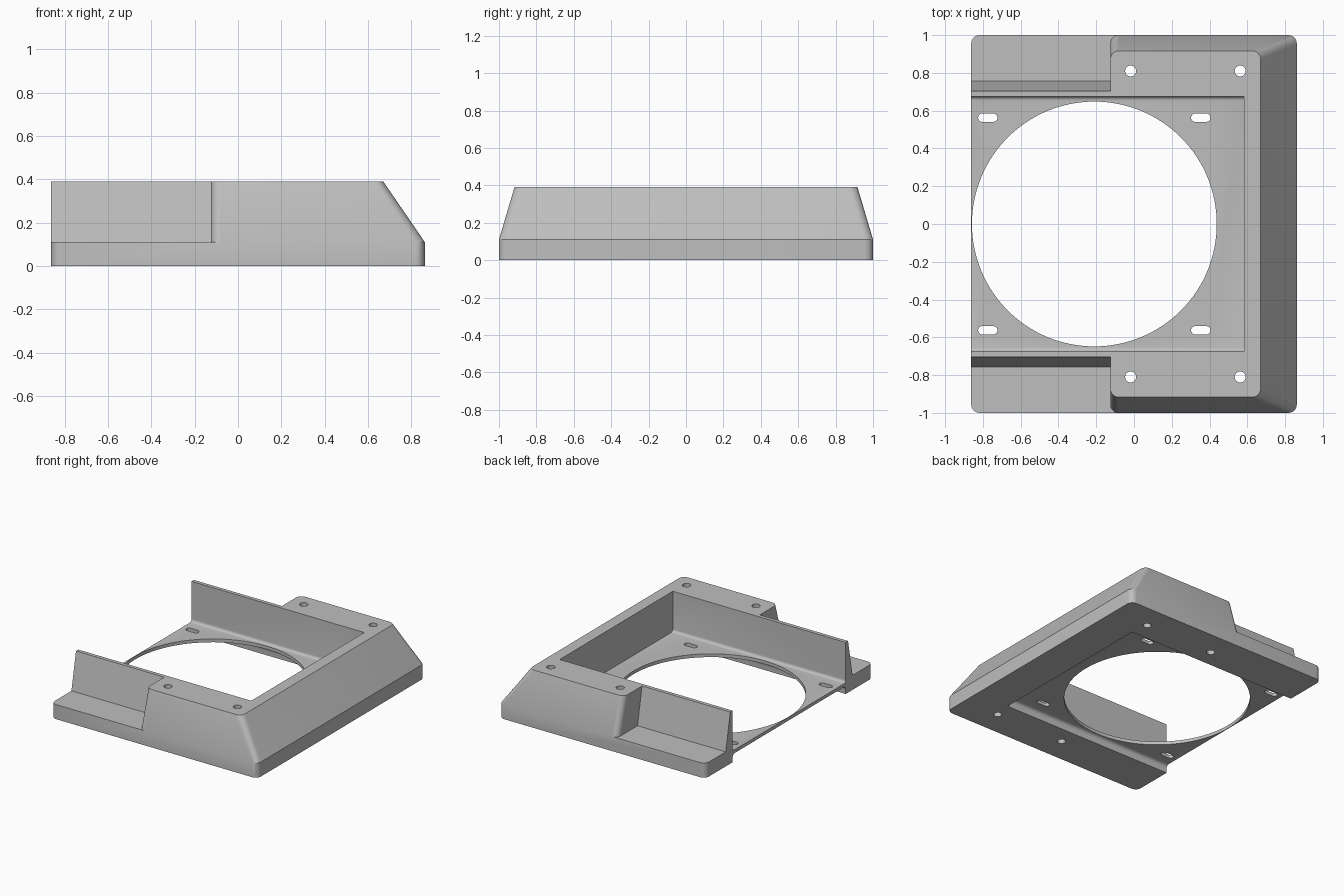
import bpy, bmesh
from math import sin, cos, pi

cube = bpy.data.objects.get("Cube")
if cube:
    bpy.data.objects.remove(cube, do_unlink=True)

LEFT, RIGHT, DEPTH = -0.862, 0.862, 1.0
STEP, TOP = 0.11, 0.39
FLOOR_LOW, FLOOR_HIGH = 0.06, 0.085
POCKET_X, POCKET_Y = 0.583, 0.675

grey = bpy.data.materials.new("plain_grey")
grey.use_nodes = True
colour = (0.52, 0.52, 0.52, 1)
grey.diffuse_color = colour
grey.node_tree.nodes["Principled BSDF"].inputs["Base Color"].default_value = colour


def outline(x0, x1, y0, y1, r, z, seg=8):
    """Rounded rectangle, counter-clockwise."""
    corners = [(x1 - r, y1 - r), (x0 + r, y1 - r), (x0 + r, y0 + r), (x1 - r, y0 + r)]
    pts = []
    for i, (cx, cy) in enumerate(corners):
        for k in range(seg + 1):
            a = (i + k / seg) * pi / 2
            pts.append((cx + r * cos(a), cy + r * sin(a), z))
    return pts


def circle(cx, cy, r, z, n):
    return [(cx + r * cos(2 * pi * k / n), cy + r * sin(2 * pi * k / n), z) for k in range(n)]


def loft(name, rings):
    """Closed solid through rings with equal point counts."""
    bm = bmesh.new()
    loops = [[bm.verts.new(p) for p in ring] for ring in rings]
    n = len(loops[0])
    for a, b in zip(loops, loops[1:]):
        for i in range(n):
            j = (i + 1) % n
            bm.faces.new((a[i], a[j], b[j], b[i]))
    bm.faces.new(loops[0][::-1])
    bm.faces.new(loops[-1])
    bmesh.ops.recalc_face_normals(bm, faces=bm.faces)
    mesh = bpy.data.meshes.new(name)
    bm.to_mesh(mesh)
    bm.free()
    mesh.materials.append(grey)
    obj = bpy.data.objects.new(name, mesh)
    bpy.context.collection.objects.link(obj)
    return obj


def trough(name, z_open, z_floor, r, seg=4):
    """Pocket cutter whose long floor edges are filleted."""
    s = 1 if z_open > z_floor else -1
    half = [(POCKET_Y, z_open)]
    for k in range(seg + 1):
        a = k / seg * pi / 2
        half.append((POCKET_Y - r + r * cos(a), z_floor + s * (r - r * sin(a))))
    profile = half + [(-y, z) for y, z in reversed(half)]
    return loft(name, [[(x, y, z) for y, z in profile] for x in (LEFT - 0.1, POCKET_X)])


def combine(target, other, operation):
    mod = target.modifiers.new(operation.lower(), 'BOOLEAN')
    mod.operation = operation
    mod.solver = 'EXACT'
    mod.object = other
    bpy.ops.object.select_all(action='DESELECT')
    target.select_set(True)
    bpy.context.view_layer.objects.active = target
    bpy.ops.object.modifier_apply(modifier=mod.name)
    bpy.data.objects.remove(other, do_unlink=True)


# Base slab with rounded corners
frame = loft("mounting_frame", [outline(LEFT, RIGHT, -DEPTH, DEPTH, 0.045, z) for z in (0, STEP)])

# Raised tapered block
block = loft("tapered_block", [
    outline(-0.125, RIGHT, -DEPTH, DEPTH, 0.045, STEP),
    outline(-0.125, 0.67, -0.917, 0.917, 0.045, TOP)])
combine(frame, block, 'UNION')

# Thin side walls with sloped outer faces
for side in (-1, 1):
    profile = [(0.6, STEP), (0.757, STEP), (0.703, TOP), (0.6, TOP)]
    wall = loft("side_wall", [[(x, side * y, z) for y, z in profile] for x in (LEFT, 0.1)])
    combine(frame, wall, 'UNION')

# Upper pocket and lower recess, leaving a thin floor
combine(frame, trough("pocket", TOP + 0.1, FLOOR_HIGH, 0.02), 'DIFFERENCE')
combine(frame, trough("recess", -0.1, FLOOR_LOW, 0.025), 'DIFFERENCE')

# Large round opening
combine(frame, loft("opening", [circle(-0.21, 0, 0.648, z, 128) for z in (-0.1, 0.2)]), 'DIFFERENCE')

# Screw holes and floor slots
for side in (-1, 1):
    for x in (-0.018, 0.562):
        hole = loft("screw_hole", [circle(x, side * 0.81, 0.029, z, 24) for z in (-0.1, 0.5)])
        combine(frame, hole, 'DIFFERENCE')
    for x in (-0.774, 0.353):
        y = side * 0.563
        slot = loft("slot", [outline(x - 0.051, x + 0.051, y - 0.022, y + 0.022, 0.0215, z)
                             for z in (-0.1, 0.2)])
        combine(frame, slot, 'DIFFERENCE')

frame.select_set(True)
bpy.context.view_layer.objects.active = frame
bpy.ops.object.shade_smooth_by_angle(angle=pi / 6)
